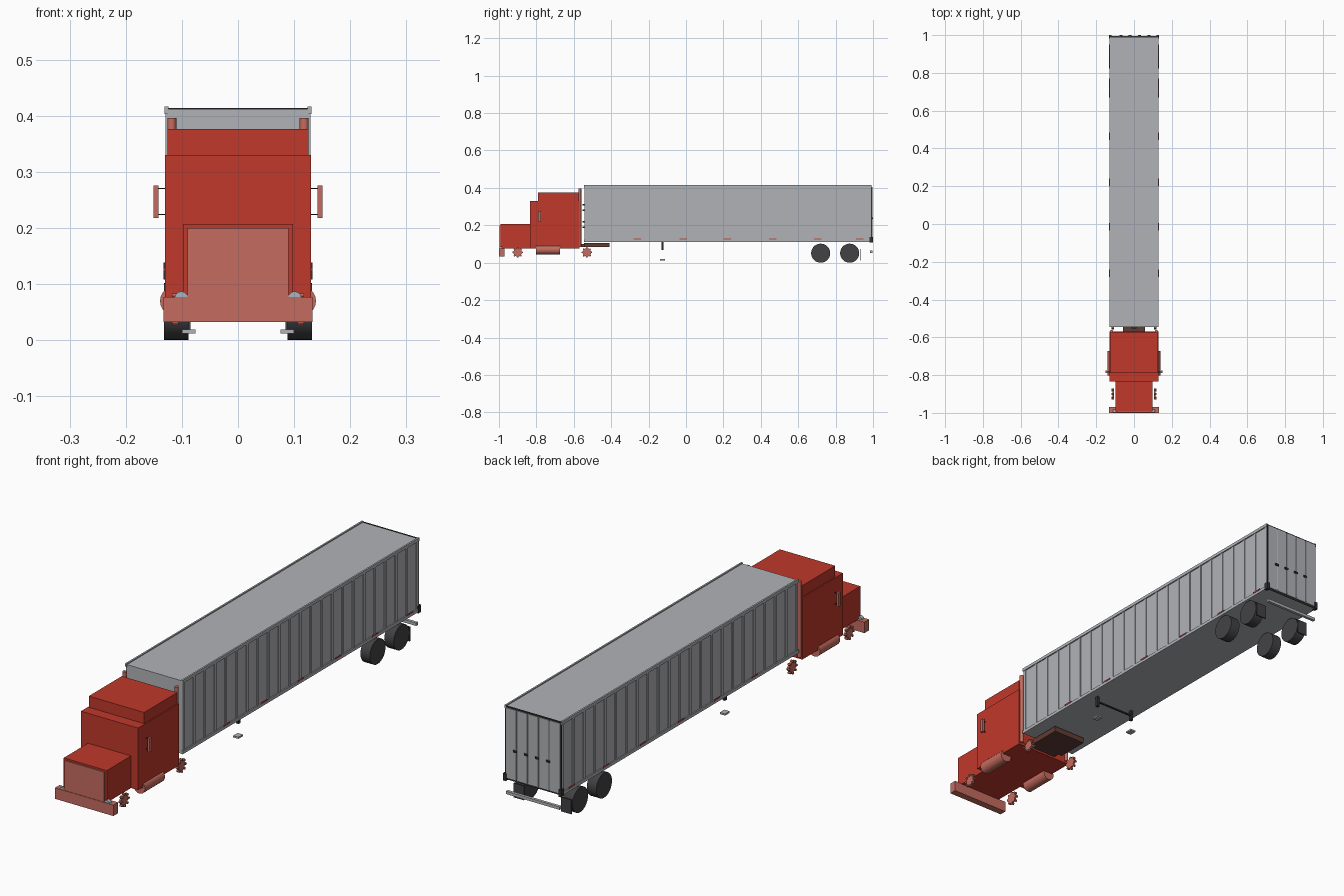
import bpy, bmesh, math
from mathutils import Matrix

if "Cube" in bpy.data.objects:
    bpy.data.objects.remove(bpy.data.objects["Cube"], do_unlink=True)


def material(name, rgb):
    m = bpy.data.materials.new(name)
    m.use_nodes = True
    m.diffuse_color = (*rgb, 1)
    m.node_tree.nodes["Principled BSDF"].inputs["Base Color"].default_value = (*rgb, 1)
    return m


RED = material("cab red", (0.53, 0.04, 0.024))
PINK = material("faded red trim", (0.56, 0.15, 0.115))
GREY = material("trailer grey", (0.44, 0.45, 0.475))
RUBBER = material("tyre black", (0.055, 0.055, 0.06))
DARK = material("dark metal", (0.03, 0.03, 0.033))
BROWN = material("chassis brown", (0.12, 0.045, 0.035))
LAMP = material("lamp grey", (0.4, 0.46, 0.52))
MARKER = material("marker red", (0.5, 0.07, 0.06))


def finish(name, bm, mat, smooth=False):
    bmesh.ops.recalc_face_normals(bm, faces=bm.faces)
    me = bpy.data.meshes.new(name)
    bm.to_mesh(me)
    bm.free()
    me.materials.append(mat)
    ob = bpy.data.objects.new(name, me)
    bpy.context.scene.collection.objects.link(ob)
    if smooth:
        bpy.ops.object.select_all(action='DESELECT')
        ob.select_set(True)
        bpy.context.view_layer.objects.active = ob
        bpy.ops.object.shade_smooth_by_angle(angle=math.radians(35))
    return ob


def add_box(bm, x, y, z):
    mid = [(a + b) / 2 for a, b in (x, y, z)]
    size = [abs(b - a) for a, b in (x, y, z)]
    bmesh.ops.create_cube(bm, size=1, matrix=Matrix.Translation(mid) @ Matrix.Diagonal((*size, 1)))


def add_rod(bm, centre, r, length, axis, segs):
    turn = {"x": Matrix.Rotation(math.pi / 2, 4, 'Y'),
            "y": Matrix.Rotation(math.pi / 2, 4, 'X'),
            "z": Matrix.Identity(4)}[axis]
    bmesh.ops.create_cone(bm, cap_ends=True, segments=segs, radius1=r, radius2=r, depth=length,
                          matrix=Matrix.Translation(centre) @ turn)


def box(name, mat, x, y, z):
    bm = bmesh.new()
    add_box(bm, x, y, z)
    return finish(name, bm, mat)


def pair_box(name, mat, x, y, z):
    for side, s in (("left", 1), ("right", -1)):
        box(f"{side}_{name}", mat, (s * x[0], s * x[1]), y, z)


def pair_rod(name, mat, c, r, length, axis, segs=20):
    for side, s in (("left", 1), ("right", -1)):
        bm = bmesh.new()
        add_rod(bm, (s * c[0], c[1], c[2]), r, length, axis, segs)
        finish(f"{side}_{name}", bm, mat, True)


# Cab, sleeper roof and hood
box("hood", RED, (-.098, .098), (-.993, -.835), (.075, .207))
box("cab", RED, (-.13, .13), (-.835, -.57), (.075, .33))
box("sleeper_roof", RED, (-.126, .126), (-.79, -.575), (.33, .376))
box("grille", PINK, (-.09, .09), (-.998, -.993), (.077, .2))
box("front_bumper", PINK, (-.133, .133), (-1, -.97), (.032, .077))
pair_rod("headlight", LAMP, (.101, -.99, .075), .012, .015, "y", 12)

# Exhaust stacks, fuel tanks and mirrors
pair_rod("exhaust_stack", PINK, (.118, -.568, .24), .008, .312, "z", 12)
pair_rod("fuel_tank", PINK, (.113, -.738, .07), .026, .13, "y")
pair_box("mirror", PINK, (.142, .151), (-.79, -.775), (.218, .276))
for z in (.224, .27):
    pair_box("mirror_arm", DARK, (.128, .143), (-.785, -.781), (z - .001, z + .001))

# Tractor wheel hubs: thin octagons ringed by lugs
for axle, y in (("front", -.9), ("rear", -.53)):
    for side, s in (("left", 1), ("right", -1)):
        bm = bmesh.new()
        add_rod(bm, (s * .11, y, .055), .024, .008, "x", 8)
        for i in range(8):
            a = math.tau * i / 8
            add_rod(bm, (s * .112, y + .024 * math.cos(a), .055 + .024 * math.sin(a)), .005, .012, "x", 6)
        finish(f"{side}_{axle}_hub", bm, PINK)

# Chassis and coupling plate
box("chassis_neck", BROWN, (-.057, .057), (-.572, -.53), (.083, .1))
box("coupling_plate", BROWN, (-.075, .075), (-.545, -.408), (.083, .106))

# Trailer body with side ribs and rails
box("trailer_body", GREY, (-.126, .126), (-.544, .99), (.112, .412))
for side, s in (("left", 1), ("right", -1)):
    bm = bmesh.new()
    count = 22
    for i in range(count + 1):
        y = -.537 + i * 1.52 / count
        add_box(bm, (s * .125, s * .129), (y - .006, y + .006), (.125, .405))
    finish(f"{side}_trailer_ribs", bm, GREY)
pair_box("top_rail", GREY, (.124, .131), (-.546, .992), (.403, .416))
pair_box("bottom_rail", GREY, (.122, .131), (-.546, .992), (.112, .125))
for y in (-.26, -.015, .22, .465, .705, .93):
    pair_box("side_marker", MARKER, (.130, .1325), (y - .02, y + .02), (.123, .129))

# Hose connectors on the trailer nose
for z in (.19, .22, .28, .31):
    box("hose_connector", DARK, (-.012, .012), (-.553, -.544), (z - .004, z + .004))

# Rear doors with panels, seams, lock rods and handles
box("rear_frame", DARK, (-.128, .128), (.988, .992), (.112, .414))
bm = bmesh.new()
for i in range(5):
    x = -.1 + i * .05
    add_box(bm, (x - .0235, x + .0235), (.99, .995), (.12, .408))
finish("rear_door_panels", bm, GREY)
for x in (-.075, -.025, .025, .075):
    bm = bmesh.new()
    add_rod(bm, (x, .996, .264), .002, .28, "z", 8)
    finish("lock_rod", bm, GREY, True)
    box("lock_handle", DARK, (x - .003, x + .013), (.995, 1), (.235, .243))
pair_box("rear_corner_post", DARK, (.12, .133), (.982, 1), (.108, .138))

# Landing gear
pair_box("landing_leg", DARK, (.083, .094), (-.131, -.119), (.068, .113))
pair_box("landing_foot", GREY, (.076, .1), (-.14, -.111), (.012, .019))
box("landing_crossbar", DARK, (-.085, .085), (-.128, -.122), (.088, .094))

# Trailer wheels, mud flaps and underride bar
for y in (.72, .875):
    pair_rod("trailer_wheel", RUBBER, (.11, y, .051), .051, .043, "x", 28)
pair_box("mud_flap", RUBBER, (.085, .131), (.929, .933), (.013, .072))
box("underride_bar", GREY, (-.122, .122), (.984, .996), (.053, .065))
